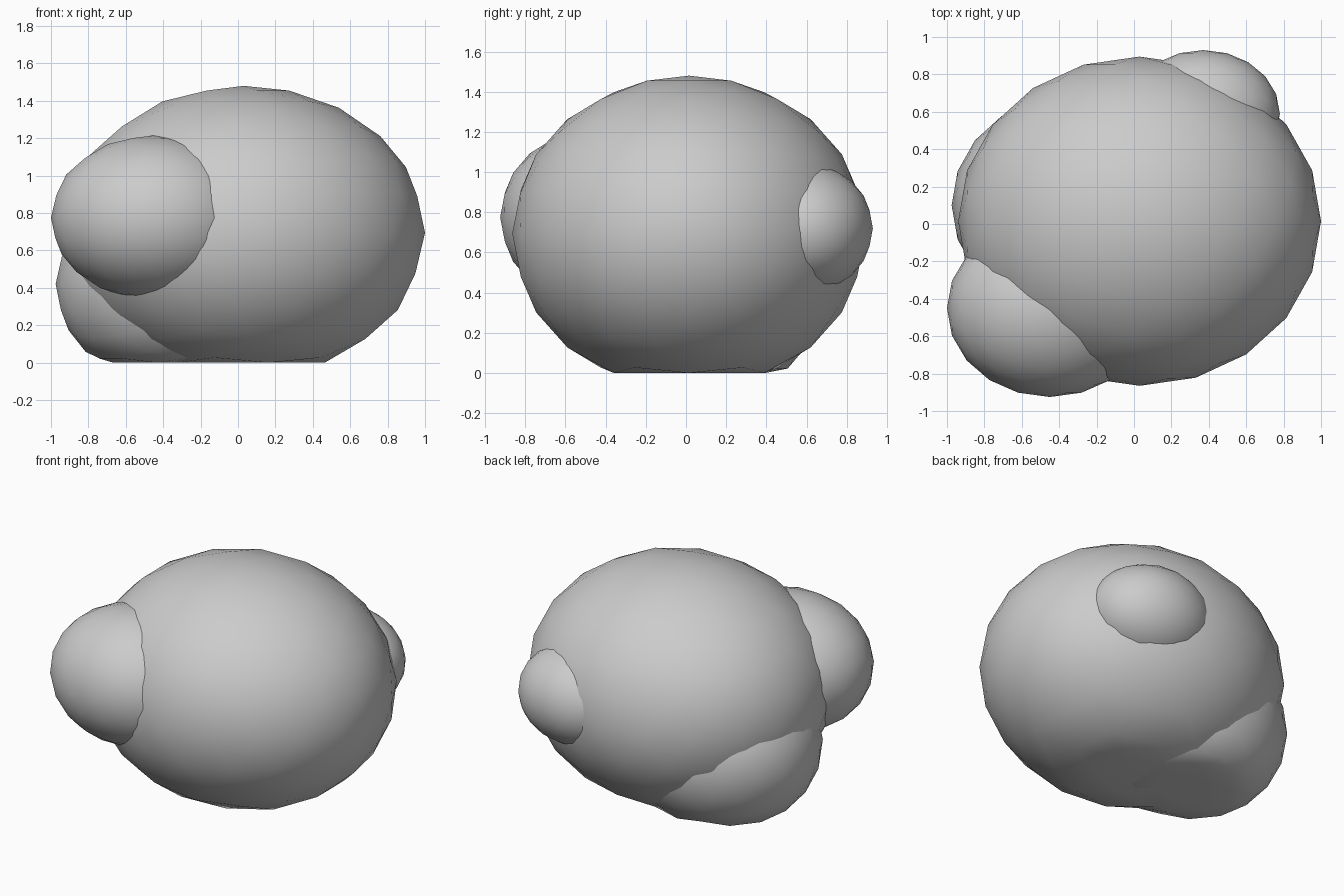
import bpy
import bmesh
from mathutils import Vector

cube = bpy.data.objects.get("Cube")
if cube:
    bpy.data.objects.remove(cube, do_unlink=True)

# One plain grey for the whole model
grey = bpy.data.materials.new("light_grey")
grey.use_nodes = True
colour = (0.6, 0.6, 0.6, 1)
grey.diffuse_color = colour
grey.node_tree.nodes["Principled BSDF"].inputs["Base Color"].default_value = colour


def lobe(name, centre, radii):
    """Smooth low-poly ellipsoid with its underside pressed flat on the ground."""
    bm = bmesh.new()
    bmesh.ops.create_icosphere(bm, subdivisions=3, radius=1)
    for v in bm.verts:
        v.co = Vector(c + r * p for c, r, p in zip(centre, radii, v.co))
        v.co.z = max(v.co.z, 0)
    for f in bm.faces:
        f.smooth = True
    mesh = bpy.data.meshes.new(name)
    bm.to_mesh(mesh)
    bm.free()
    mesh.materials.append(grey)
    obj = bpy.data.objects.new(name, mesh)
    bpy.context.collection.objects.link(obj)


# Large body with three smaller lobes growing out of it
lobe("main_lobe", (0.03, 0.015, 0.695), (0.97, 0.88, 0.785))
lobe("front_right_lobe", (-0.45, -0.45, 0.775), (0.55, 0.475, 0.44))
lobe("back_left_lobe", (0.37, 0.59, 0.72), (0.41, 0.34, 0.325))
lobe("low_right_lobe", (-0.325, 0.1, 0.42), (0.65, 0.59, 0.55))
